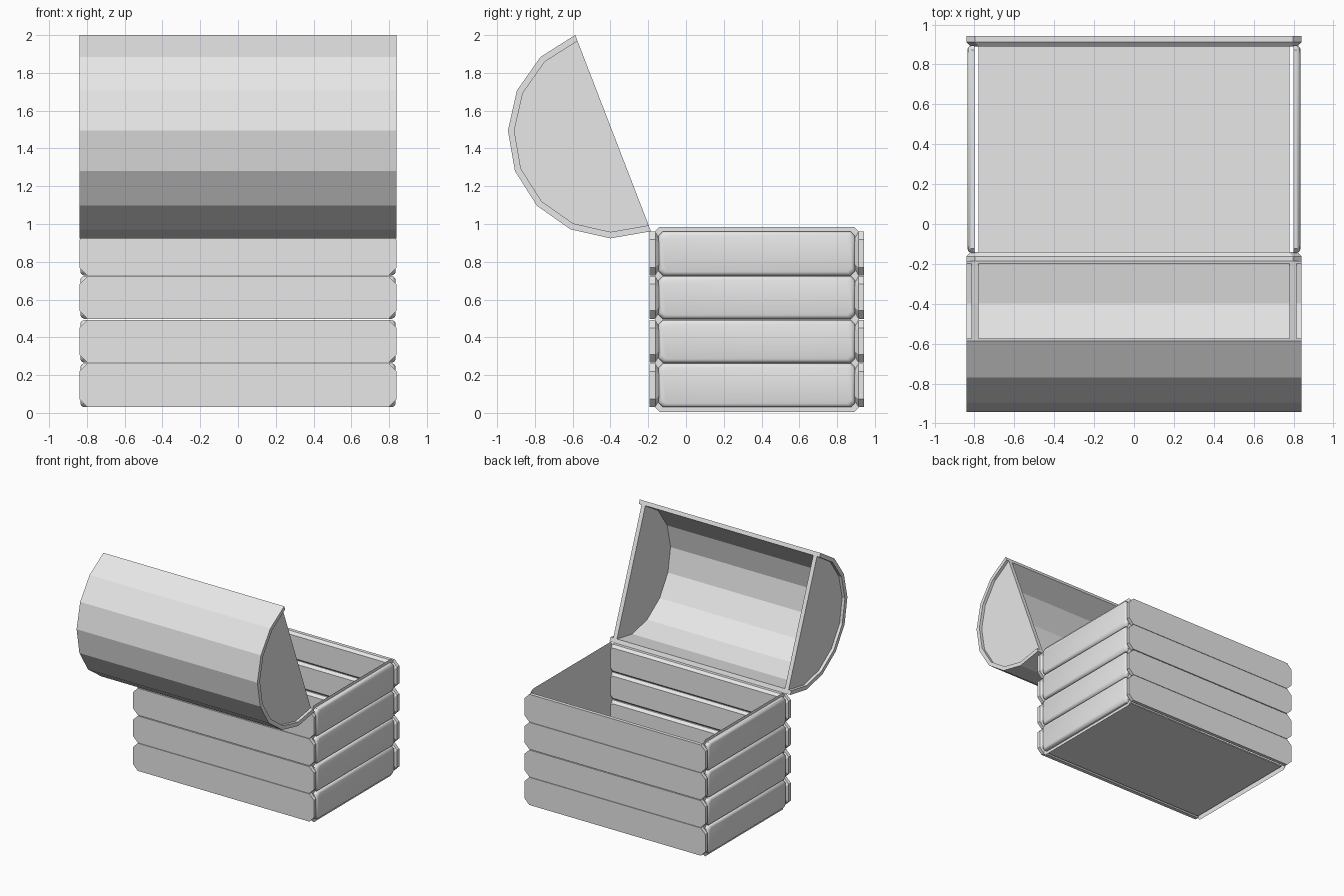
import bpy, bmesh, math
from mathutils import Vector

cube = bpy.data.objects.get("Cube")
if cube:
    bpy.data.objects.remove(cube, do_unlink=True)

grey = bpy.data.materials.new("plain_grey")
grey.use_nodes = True
grey.diffuse_color = (0.8, 0.8, 0.8, 1)
grey.node_tree.nodes["Principled BSDF"].inputs["Base Color"].default_value = grey.diffuse_color


def loft(name, rings, caps=True, closed=False, smooth=False):
    """Skin a list of equal point rings into one mesh object."""
    bm = bmesh.new()
    rows = [[bm.verts.new(p) for p in ring] for ring in rings]
    n = len(rows[0])
    pairs = list(zip(rows, rows[1:]))
    if closed:
        pairs.append((rows[-1], rows[0]))
    for a, b in pairs:
        for i in range(n):
            j = (i + 1) % n
            bm.faces.new((a[i], a[j], b[j], b[i]))
    if caps:
        bm.faces.new(rows[0])
        if len(rows) > 1:
            bm.faces.new(rows[-1])
    bmesh.ops.recalc_face_normals(bm, faces=bm.faces[:])
    mesh = bpy.data.meshes.new(name)
    bm.to_mesh(mesh)
    bm.free()
    mesh.materials.append(grey)
    obj = bpy.data.objects.new(name, mesh)
    bpy.context.collection.objects.link(obj)
    if smooth:
        bpy.ops.object.select_all(action='DESELECT')
        obj.select_set(True)
        bpy.context.view_layer.objects.active = obj
        bpy.ops.object.shade_smooth_by_angle(angle=math.radians(40))
    return obj


def octagon(w, h, cut):
    """Rectangle outline with its corners cut off."""
    a, b = w / 2, h / 2
    return [(a - cut, -b), (a, cut - b), (a, b - cut), (a - cut, b),
            (cut - a, b), (-a, b - cut), (-a, cut - b), (cut - a, -b)]


BASE, PITCH, PLANK_H = 0.03, 0.2325, 0.226
MID_Y = 0.375

# Planked walls, four boards high
for row in range(4):
    z = BASE + PITCH * (row + 0.5)
    h = PLANK_H + (0.0065 if row in (0, 3) else 0)
    # front and back boards, bevelled on the inside
    for name, sign in (("front_plank", -1), ("back_plank", 1)):
        rings = []
        for depth, inset in ((0, 0), (0.03, 0), (0.052, 0.02)):
            y = MID_Y + sign * (0.567 - depth)
            rings.append([(u, y, z + v) for u, v in
                          octagon(1.68 - 2 * inset, h - 2 * inset, 0.043)])
        loft(f"{name}_{row + 1}", rings)
    # side boards, rounded on the outside
    for name, sign in (("right_plank", -1), ("left_plank", 1)):
        rings = []
        for out, inset in ((0, 0), (0.014, 0), (0.024, 0.004), (0.031, 0.01), (0.035, 0.02)):
            rings.append([(sign * (0.8 + out), MID_Y + u, z + v) for u, v in
                          octagon(1.04 - 2 * inset, h - 2 * inset, 0.022)])
        loft(f"{name}_{row + 1}", rings, smooth=True)

# Thin side liners standing slightly proud of the boards
for name, sign in (("right_liner", -1), ("left_liner", 1)):
    loft(name, [[(sign * 0.8, MID_Y + u, 0.495 + v)
                 for u, v in octagon(1.08, 0.98, 0.025)]])
    obj = bpy.data.objects[name]
    obj.data.polygons[0].select = True

# Floor
loft("floor", [[(x, y, z) for x, y in
                ((-0.78, -0.14), (0.78, -0.14), (0.78, 0.89), (-0.78, 0.89))]
               for z in (0.03, 0.04)])


# Open lid: half barrel of eight flat staves
def arc(radius):
    start = math.radians(-68.9)
    return [Vector((-0.386 + radius * math.cos(start - k * math.pi / 8),
                    1.481 + radius * math.sin(start - k * math.pi / 8)))
            for k in range(9)]


outer, inner = arc(0.557), arc(0.523)
rings = [[(0.84, *o), (-0.84, *o), (-0.84, *i), (0.84, *i)]
         for o, i in zip(outer, inner)]
loft("lid_barrel", rings)

# Recessed half-round lid ends
for name, sign in (("lid_right_end", -1), ("lid_left_end", 1)):
    loft(name, [[(sign * x, *p) for p in inner] for x in (0.78, 0.815)])
